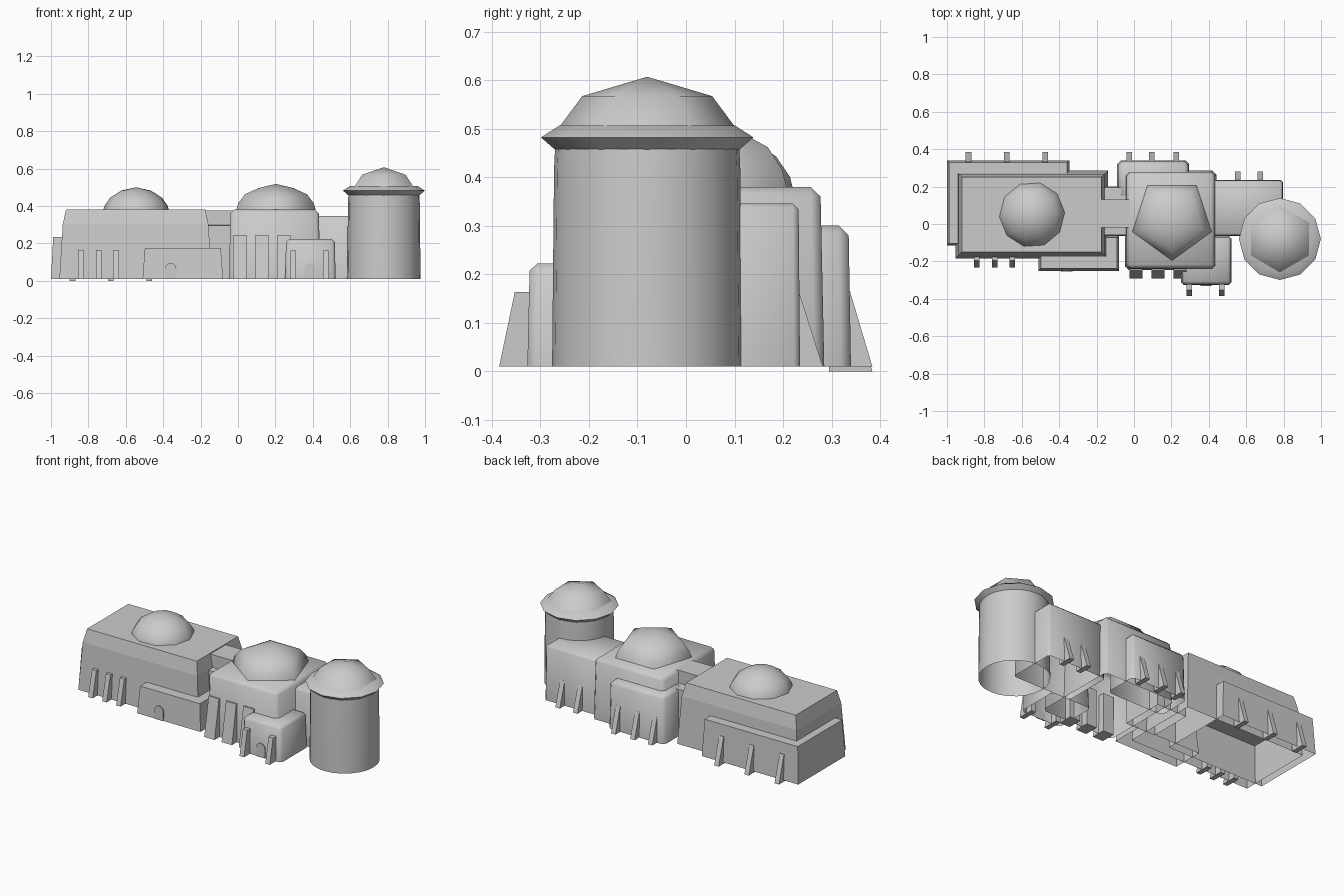
import bpy, bmesh, math
from mathutils import Vector

if "Cube" in bpy.data.objects:
    bpy.data.objects.remove(bpy.data.objects["Cube"], do_unlink=True)

plaster = bpy.data.materials.new("grey_plaster")
plaster.use_nodes = True
GREY = (0.6, 0.6, 0.6, 1)
plaster.diffuse_color = GREY
plaster.node_tree.nodes["Principled BSDF"].inputs["Base Color"].default_value = GREY
BASE = 0.01


def finish(name, bm, angle=None):
    bmesh.ops.recalc_face_normals(bm, faces=bm.faces)
    mesh = bpy.data.meshes.new(name)
    bm.to_mesh(mesh)
    bm.free()
    mesh.materials.append(plaster)
    ob = bpy.data.objects.new(name, mesh)
    bpy.context.collection.objects.link(ob)
    if angle:
        bpy.ops.object.select_all(action='DESELECT')
        ob.select_set(True)
        bpy.context.view_layer.objects.active = ob
        bpy.ops.object.shade_smooth_by_angle(angle=math.radians(angle))
    return ob


def loft(bm, rings):
    """Skin a stack of point loops, bottom left open, top capped."""
    loops = [[bm.verts.new(p) for p in ring] for ring in rings]
    n = len(loops[0])
    for a, b in zip(loops, loops[1:]):
        for i in range(n):
            j = (i + 1) % n
            bm.faces.new((a[i], a[j], b[j], b[i]))
    bm.faces.new(loops[-1])


def block(name, x0, x1, y0, y1, steps, bevel=0):
    """Hollow walled block; steps are (height, inset) pairs."""
    bm = bmesh.new()
    loft(bm, [[(x0 + d, y0 + d, z), (x1 - d, y0 + d, z),
               (x1 - d, y1 - d, z), (x0 + d, y1 - d, z)] for z, d in steps])
    if bevel:
        edges = [e for e in bm.edges if not e.is_boundary]
        bmesh.ops.bevel(bm, geom=edges, offset=bevel, segments=1, affect='EDGES')
    return finish(name, bm, 60 if bevel else None)


def revolve(name, x, y, sides, profile, turn=0, angle=60):
    """Turned shape from (radius, height) pairs; ends at a point if radius is 0."""
    bm = bmesh.new()
    rings = []
    for r, z in profile:
        rings.append([(x + r * math.cos(turn + i * math.tau / sides),
                       y + r * math.sin(turn + i * math.tau / sides), z)
                      for i in range(sides)])
    loft(bm, rings)
    bmesh.ops.remove_doubles(bm, verts=bm.verts, dist=0.0005)
    return finish(name, bm, angle)


def buttresses(name, xs, wall, out, top, cap=0.0, width=0.03, low=BASE):
    """Row of sloping fins; out is signed depth along y, cap the depth at the top."""
    side = math.copysign(1, out)
    back = wall - side * 0.04
    outline = [(back, low), (wall + out, low), (wall + side * cap, top), (back, top)]
    for n, x in enumerate(xs, 1):
        bm = bmesh.new()
        left, right = [[bm.verts.new((x + s * width / 2, y, z)) for y, z in outline]
                       for s in (-1, 1)]
        bm.faces.new(left)
        bm.faces.new(right)
        for i in range(4):
            j = (i + 1) % 4
            bm.faces.new((left[i], left[j], right[j], right[i]))
        finish(f"{name}_{n}", bm)


def arch_door(name, x, y, width, height):
    """Thin arched door plate standing on the base line."""
    r = width / 2
    pts = [(x - r, BASE), (x + r, BASE)]
    pts += [(x + r * math.cos(a), BASE + height - r + r * math.sin(a))
            for a in (math.pi * i / 6 for i in range(7))]
    bm = bmesh.new()
    face = bm.faces.new([bm.verts.new((px, y, pz)) for px, pz in pts])
    ext = bmesh.ops.extrude_face_region(bm, geom=[face])
    moved = [v for v in ext["geom"] if isinstance(v, bmesh.types.BMVert)]
    bmesh.ops.translate(bm, verts=moved, vec=Vector((0, -0.006, 0)))
    finish(name, bm)


# Large hall with its back wing and front porch
block("hall", -0.955, -0.14, -0.185, 0.285, [(BASE, 0), (0.30, 0.018), (0.38, 0.035)])
block("hall_back_wing", -1.0, -0.345, -0.115, 0.34, [(BASE, 0), (0.235, 0.012)])
block("hall_porch", -0.51, -0.08, -0.25, -0.06, [(BASE, 0), (0.175, 0.012)])
arch_door("porch_door", -0.36, -0.248, 0.06, 0.085)
revolve("hall_dome", -0.545, 0.05, 10,
        [(0.176, 0.375), (0.17, 0.40), (0.14, 0.443), (0.08, 0.482), (0, 0.50)],
        turn=math.pi / 10 * 0.2)

# Passage between the two halls
bm = bmesh.new()
loft(bm, [[(-0.2, lo, z), (0.0, lo, z), (0.0, hi, z), (-0.2, hi, z)]
          for lo, hi, z in ((-0.065, 0.2, BASE), (-0.06, 0.195, 0.295),
                            (-0.02, 0.13, 0.297), (-0.02, 0.13, 0.375))])
finish("passage", bm)

# Middle hall with its bays
block("middle_hall", -0.048, 0.44, -0.245, 0.285, [(BASE, 0), (0.38, 0.008)], 0.02)
block("middle_back_bay", -0.09, 0.295, 0.13, 0.34, [(BASE, 0), (0.30, 0.005)], 0.02)
block("front_bay", 0.252, 0.522, -0.327, -0.065, [(BASE, 0), (0.222, 0.005)], 0.015)
block("tower_link", 0.40, 0.797, -0.065, 0.235, [(BASE, 0), (0.346, 0.003)], 0.012)
arch_door("bay_door", 0.385, -0.326, 0.06, 0.085)
revolve("middle_dome", 0.203, 0.027, 5,
        [(0.224, 0.375), (0.212, 0.415), (0.175, 0.462), (0.1, 0.495), (0, 0.518)],
        turn=-math.pi / 2, angle=80)

# Round tower with flared cap and faceted dome
revolve("tower", 0.78, -0.08, 24,
        [(0.196, BASE), (0.192, 0.415), (0.19, 0.458)], angle=40)
revolve("tower_cap", 0.78, -0.08, 12,
        [(0.188, 0.455), (0.219, 0.482), (0.18, 0.507)], turn=math.pi / 2, angle=35)
revolve("tower_dome", 0.78, -0.08, 6,
        [(0.18, 0.505), (0.134, 0.567), (0, 0.607)], turn=math.pi / 2, angle=80)

# Buttress rows
buttresses("hall_front_buttress", (-0.84, -0.745, -0.65), -0.18, -0.052, 0.165, 0.015)
buttresses("hall_back_buttress", (-0.885, -0.68, -0.475), 0.335, 0.049, 0.165, low=0)
buttresses("middle_back_buttress", (-0.025, 0.095, 0.225), 0.338, 0.046, 0.165)
buttresses("link_back_buttress", (0.555, 0.675), 0.234, 0.048, 0.16)
buttresses("bay_front_buttress", (0.295, 0.47), -0.327, -0.058, 0.163, 0.026)
buttresses("middle_front_buttress", (0.01, 0.128, 0.245), -0.244, -0.048, 0.245,
           0.005, width=0.07)
